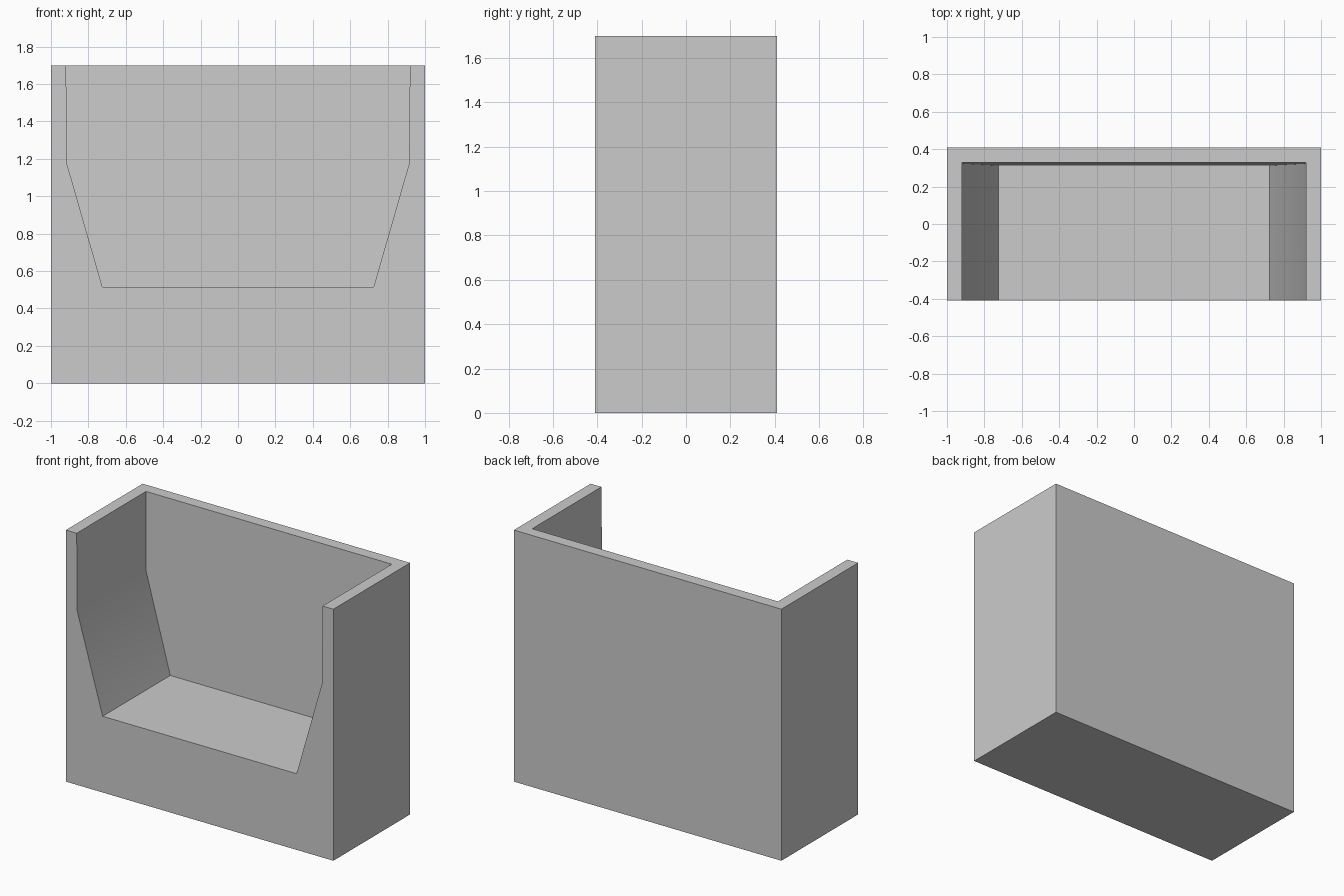
import bpy
import bmesh

cube = bpy.data.objects.get("Cube")
if cube:
    bpy.data.objects.remove(cube, do_unlink=True)

WIDTH, DEPTH, HEIGHT = 2.0, 0.82, 1.70

grey = bpy.data.materials.new("plain grey")
grey.use_nodes = True
colour = (0.6, 0.6, 0.6, 1)
grey.diffuse_color = colour
grey.node_tree.nodes["Principled BSDF"].inputs["Base Color"].default_value = colour


def make_object(name, bm):
    bmesh.ops.recalc_face_normals(bm, faces=bm.faces)
    mesh = bpy.data.meshes.new(name)
    bm.to_mesh(mesh)
    bm.free()
    mesh.materials.append(grey)
    obj = bpy.data.objects.new(name, mesh)
    bpy.context.collection.objects.link(obj)
    return obj


# Solid outer block
bm = bmesh.new()
bmesh.ops.create_cube(bm, size=1)
bmesh.ops.scale(bm, vec=(WIDTH, DEPTH, HEIGHT), verts=bm.verts)
bmesh.ops.translate(bm, vec=(0, 0, HEIGHT / 2), verts=bm.verts)
seat = make_object("bench_seat", bm)

# Seat opening: mirrored half profile, with a slightly leaning back
half = [(0.725, 0.515), (0.915, 1.175), (0.92, 1.80)]
outline = half + [(-x, z) for x, z in reversed(half)]


def back_y(z):
    return 0.312 + 0.018 * (z - 0.515) / (HEIGHT - 0.515)


bm = bmesh.new()
front = [bm.verts.new((x, -DEPTH, z)) for x, z in outline]
back = [bm.verts.new((x, back_y(z), z)) for x, z in outline]
bm.faces.new(front)
bm.faces.new(back)
for i in range(len(outline)):
    j = (i + 1) % len(outline)
    bm.faces.new((front[i], front[j], back[j], back[i]))
cutter = make_object("seat_opening_cutter", bm)
cutter.hide_render = True

# Cut the opening, then drop the cutter
cut = seat.modifiers.new("seat opening", 'BOOLEAN')
cut.operation = 'DIFFERENCE'
cut.solver = 'EXACT'
cut.object = cutter
bpy.ops.object.select_all(action='DESELECT')
seat.select_set(True)
bpy.context.view_layer.objects.active = seat
bpy.ops.object.modifier_apply(modifier=cut.name)
bpy.data.objects.remove(cutter, do_unlink=True)

# Soft crease on the inner arms, sharp everywhere else
bpy.ops.object.shade_smooth_by_angle()
